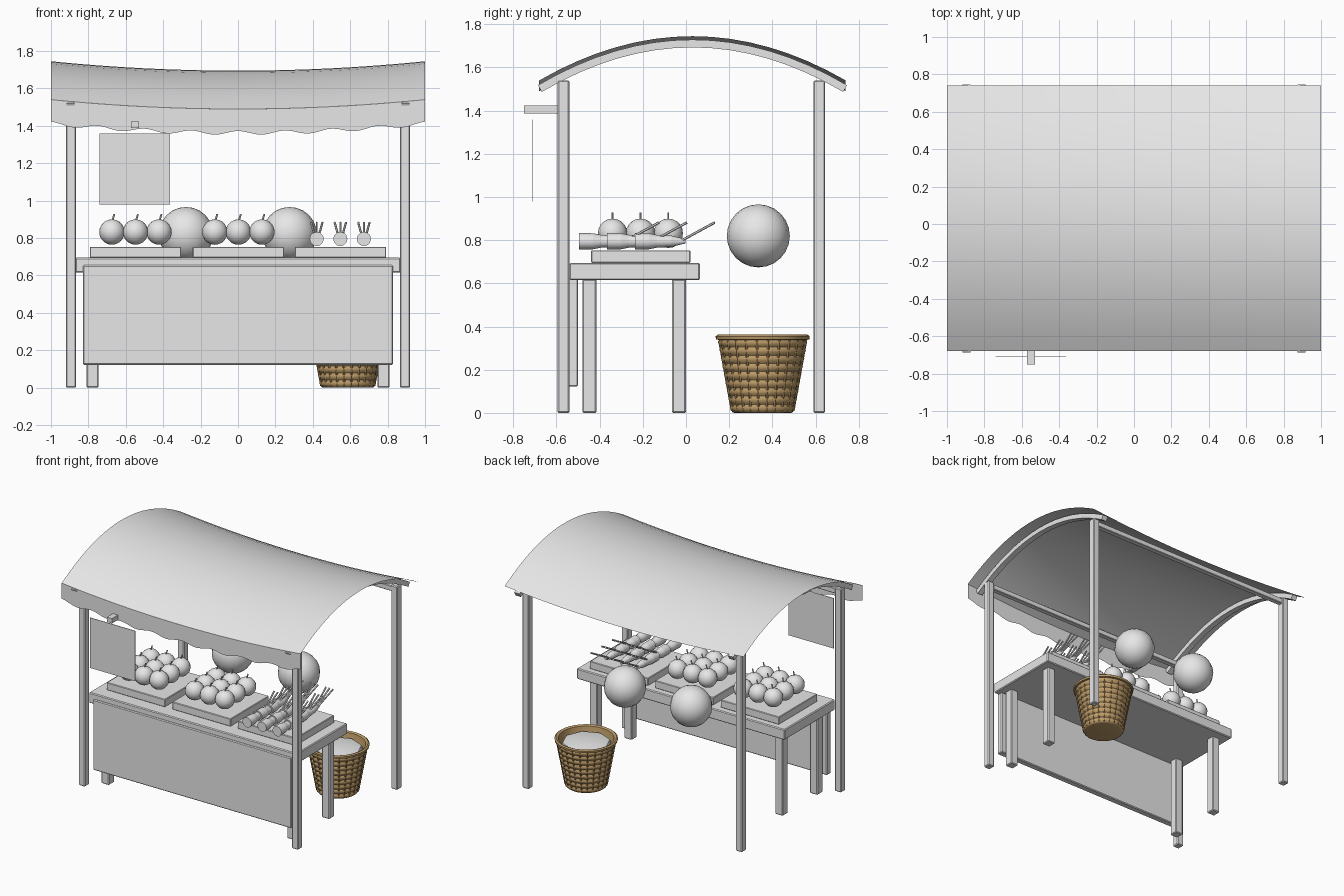
import bpy, bmesh, math
from mathutils import Vector, Matrix

if "Cube" in bpy.data.objects:
    bpy.data.objects.remove(bpy.data.objects["Cube"])


def material(name, r, g, b):
    m = bpy.data.materials.new(name)
    m.use_nodes = True
    m.diffuse_color = (r, g, b, 1)
    m.node_tree.nodes["Principled BSDF"].inputs["Base Color"].default_value = (r, g, b, 1)
    return m


GREY = material("plain grey", 0.8, 0.8, 0.8)
WICKER = material("wicker brown", 0.51, 0.33, 0.14)
DARK = material("dark wicker", 0.36, 0.22, 0.09)


def finish(name, bm, mat=GREY, smooth=0):
    mesh = bpy.data.meshes.new(name)
    bm.to_mesh(mesh)
    bm.free()
    mesh.materials.append(mat)
    if smooth:
        mesh.shade_smooth()
        mesh.set_sharp_from_angle(angle=math.radians(smooth))
    ob = bpy.data.objects.new(name, mesh)
    bpy.context.collection.objects.link(ob)
    return ob


def box(name, x, y, z, bevel=0.006):
    """Box from (min, max) pairs with slightly eased edges."""
    bm = bmesh.new()
    size = [b - a for a, b in (x, y, z)]
    mid = [(a + b) / 2 for a, b in (x, y, z)]
    bmesh.ops.create_cube(bm, size=1, matrix=Matrix.Translation(mid) @ Matrix.Diagonal((*size, 1)))
    if bevel:
        bmesh.ops.bevel(bm, geom=bm.edges[:], offset=bevel, segments=1, affect='EDGES')
    return finish(name, bm)


def add_ball(bm, centre, radius, rings=10):
    bmesh.ops.create_uvsphere(bm, u_segments=16, v_segments=rings, radius=radius,
                              matrix=Matrix.Translation(centre))


def add_stick(bm, a, b, r1, r2, sides=6):
    a, b = Vector(a), Vector(b)
    turn = (b - a).to_track_quat('Z', 'Y').to_matrix().to_4x4()
    bmesh.ops.create_cone(bm, cap_ends=True, segments=sides, radius1=r1, radius2=r2,
                          depth=(b - a).length, matrix=Matrix.Translation((a + b) / 2) @ turn)


def lathe(bm, profile, matrix, sides):
    """Spin (radius, height) points about the local z axis."""
    verts = [bm.verts.new((r, 0, h)) for r, h in profile]
    edges = [bm.edges.new(p) for p in zip(verts, verts[1:])]
    bmesh.ops.spin(bm, geom=verts + edges, cent=(0, 0, 0), axis=(0, 0, 1),
                   angle=math.tau, steps=sides, use_duplicate=False)
    bmesh.ops.remove_doubles(bm, verts=bm.verts[:], dist=0.0001)
    bmesh.ops.recalc_face_normals(bm, faces=bm.faces[:])
    bmesh.ops.transform(bm, matrix=matrix, verts=bm.verts[:])


# Curved canopy: arched front to back, sagging towards the middle
def arch(t, drop=0.0):
    slope = -0.41 * t / 0.71
    n = Vector((-slope, 1)).normalized()
    return Vector((0.03 + 0.71 * t, 1.745 - 0.205 * t * t)) - n * drop


def sag(x):
    return 0.05 * (x * x - 1)


bm = bmesh.new()
bmesh.ops.create_grid(bm, x_segments=24, y_segments=16, size=1)
for v in bm.verts:
    y, z = arch(v.co.y)
    v.co = (v.co.x, y, z + sag(v.co.x))
finish("canopy", bm, smooth=40)

# Scalloped valance hanging from the front edge
bm = bmesh.new()
bmesh.ops.create_grid(bm, x_segments=96, y_segments=1, size=1)
for v in bm.verts:
    x = v.co.x
    wave = 0.118 + 0.01 * (1 - math.cos(math.tau * x * 4))
    y, z = arch(-1)
    v.co = (x, y, z + sag(x) - (wave if v.co.y < 0 else 0))
finish("valance", bm)

# Frame: arched beams, posts, rails and table legs, mirrored left and right
for side, sx in (("right", -1), ("left", 1)):
    bm = bmesh.new()
    ts = [1.02 * (i / 8 - 1) for i in range(17)]
    outline = [arch(t, 0.016) for t in ts] + [arch(t, 0.052) for t in reversed(ts)]
    face = bm.faces.new([bm.verts.new((sx * 0.895 - 0.022, y, z)) for y, z in outline])
    out = bmesh.ops.extrude_face_region(bm, geom=[face])
    bmesh.ops.translate(bm, vec=(0.044, 0, 0),
                        verts=[g for g in out["geom"] if isinstance(g, bmesh.types.BMVert)])
    bmesh.ops.recalc_face_normals(bm, faces=bm.faces[:])
    finish(side + "_arched_beam", bm)

    post_x = sorted((sx * 0.866, sx * 0.92))
    leg_x = sorted((sx * 0.745, sx * 0.81))
    for end, py, ly in (("front", -0.595, -0.48), ("rear", 0.59, -0.065)):
        box(f"{end}_{side}_post", post_x, (py, py + 0.055), (0, 1.54))
        box(f"{end}_{side}_table_leg", leg_x, (ly, ly + 0.065), (0, 0.62))

for end, y in (("front", -0.568), ("rear", 0.617)):
    box(end + "_rail", (-0.87, 0.87), (y - 0.02, y + 0.02), (1.49, 1.53), 0.004)

# Table with front panel
box("table_top", (-0.87, 0.87), (-0.54, 0.065), (0.615, 0.695))
box("front_panel", (-0.83, 0.83), (-0.55, -0.50), (0.122, 0.655))

# Hanging sign and its arm
box("sign_arm", (-0.572, -0.53), (-0.75, -0.59), (1.387, 1.424), 0)
box("sign_board", (-0.74, -0.363), (-0.712, -0.708), (0.98, 1.36), 0)

# Display trays with produce in rows of three
STEP = 0.126
rows = [(i, j) for i in (-1, 0, 1) for j in (-1, 0, 1)]
for label, cx in (("right", -0.548), ("middle", 0.002), ("left", 0.548)):
    box(label + "_tray", (cx - 0.244, cx + 0.244), (-0.44, 0.02), (0.695, 0.753), 0.004)
    if label == "left":
        continue
    fruit, stems = bmesh.new(), bmesh.new()
    for i, j in rows:
        x, y = cx + i * STEP, -0.211 + j * 0.129
        add_ball(fruit, (x, y, 0.832), 0.068)
        add_stick(stems, (x, y, 0.885), (x + 0.013, y, 0.928), 0.005, 0.005)
    finish(label + "_fruit", fruit, smooth=60)
    finish(label + "_fruit_stems", stems)

# Root vegetables lying down, leaf stalks pointing up and back
roots, stalks = bmesh.new(), bmesh.new()
for i, j in rows:
    x, y, z = 0.547 + i * STEP, -0.366 + j * 0.129, 0.795
    previous = None
    for r, d in ((0.038, 0), (0.037, 0.065), (0.030, 0.10), (0.026, 0.17), (0.010, 0.235)):
        if previous:
            add_stick(roots, (x, y + previous[1], z), (x, y + d, z), previous[0], r, 12)
        previous = (r, d)
    for fan in (-1, 0, 1):
        add_stick(stalks, (x + fan * 0.006, y + 0.21, z), (x + fan * 0.03, y + 0.37, 0.882),
                  0.006, 0.006)
finish("root_vegetables", roots, smooth=30)
finish("leaf_stalks", stalks)

# Two large round balls behind the table
for side, x in (("right", -0.278), ("left", 0.276)):
    bm = bmesh.new()
    add_ball(bm, (x, 0.335, 0.82), 0.146, 12)
    finish(side + "_large_ball", bm, smooth=60)

# Woven basket: stacked coils, upright stakes, rim and filling
place = Matrix.Translation((0.587, 0.355, 0))
COILS, TOP = 9, 0.34


def wall(z):
    return 0.138 + 0.062 * z / TOP


profile = [(0, 0.004), (0.13, 0.0)]
for k in range(COILS):
    for f, bulge in ((0.05, 0), (0.35, 0.007), (0.7, 0.009), (0.95, 0.002)):
        z = (k + f) * TOP / COILS
        profile.append((wall(z) + bulge, z))
profile += [(0.216, 0.34), (0.218, 0.355), (0.208, 0.362), (0.192, 0.355), (0.185, 0.31), (0.12, 0.02)]
bm = bmesh.new()
lathe(bm, profile, place, 32)
finish("basket", bm, WICKER, 50)

bm = bmesh.new()
for k in range(24):
    a = math.tau * (k + 0.5) / 24
    foot, head = [place @ Vector((math.cos(a) * (wall(z) + 0.002), math.sin(a) * (wall(z) + 0.002), z))
                  for z in (0.01, 0.335)]
    add_stick(bm, foot, head, 0.007, 0.007)
finish("basket_stakes", bm, DARK)

bm = bmesh.new()
lathe(bm, [(0, 0.345), (0.09, 0.343), (0.165, 0.33), (0.175, 0.31)], place, 8)
finish("basket_filling", bm, smooth=50)
